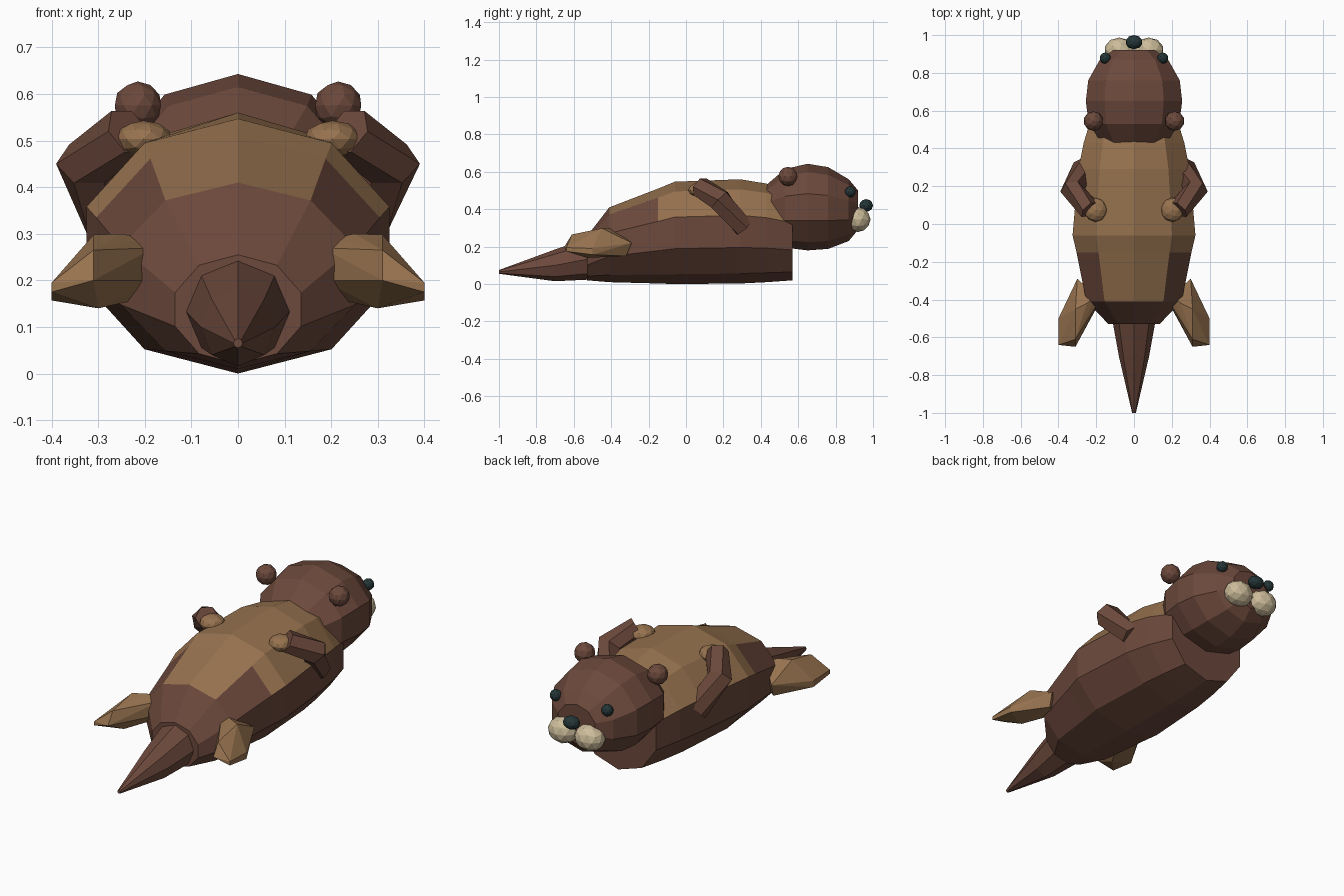
import bpy, bmesh, math
from mathutils import Vector

if "Cube" in bpy.data.objects:
    bpy.data.objects.remove(bpy.data.objects["Cube"])


def material(name, rgb):
    m = bpy.data.materials.new(name)
    m.diffuse_color = (*rgb, 1)
    m.use_nodes = True
    m.node_tree.nodes["Principled BSDF"].inputs["Base Color"].default_value = m.diffuse_color
    return m


BROWN = material("brown fur", (0.150, 0.066, 0.045))
TAN = material("tan fur", (0.310, 0.170, 0.078))
CREAM = material("cream muzzle", (0.600, 0.500, 0.320))
DARK = material("dark teal black", (0.018, 0.036, 0.038))


def finish(name, bm, *mats):
    bmesh.ops.recalc_face_normals(bm, faces=bm.faces)
    mesh = bpy.data.meshes.new(name)
    bm.to_mesh(mesh)
    bm.free()
    for m in mats:
        mesh.materials.append(m)
    obj = bpy.data.objects.new(name, mesh)
    bpy.context.collection.objects.link(obj)
    return obj


def skin(bm, rings):
    """Bridge rings of points with quads and cap both ends."""
    loops = [[bm.verts.new(p) for p in r] for r in rings]
    n = len(loops[0])
    sides = []
    for a, b in zip(loops, loops[1:]):
        sides.append([bm.faces.new((a[i], a[(i + 1) % n], b[(i + 1) % n], b[i])) for i in range(n)])
    bm.faces.new(loops[0])
    bm.faces.new(loops[-1])
    return sides


def lengthwise(rows, n):
    """Elliptic rings along y from (y, half width, low z, high z)."""
    rings = []
    for y, rx, lo, hi in rows:
        c, rz = (lo + hi) / 2, (hi - lo) / 2
        rings.append([(rx * math.sin(2 * math.pi * i / n), y, c + rz * math.cos(2 * math.pi * i / n))
                      for i in range(n)])
    return rings


def ball(name, center, radii, mat, sub=2):
    bm = bmesh.new()
    bmesh.ops.create_icosphere(bm, subdivisions=sub, radius=1)
    for v in bm.verts:
        v.co = Vector(c + r * k for c, r, k in zip(center, radii, v.co))
    return finish(name, bm, mat)


def tube(name, path, radius, mat, n=6):
    """Six-sided limb following a bent path."""
    pts = [Vector(p) for p in path]
    rings = []
    for i, p in enumerate(pts):
        d = (pts[min(i + 1, len(pts) - 1)] - pts[max(i - 1, 0)]).normalized()
        u = d.cross(Vector((0, 0, 1))).normalized()
        w = u.cross(d)
        rings.append([p + radius[i] * (u * math.cos(2 * math.pi * k / n) + w * math.sin(2 * math.pi * k / n))
                      for k in range(n)])
    bm = bmesh.new()
    skin(bm, rings)
    return finish(name, bm, mat)


# Body, with a tan belly on the upper faces
bm = bmesh.new()
sides = skin(bm, lengthwise([
    (-0.53, 0.142, 0.02, 0.255), (-0.41, 0.265, 0.01, 0.41), (-0.15, 0.32, 0.003, 0.51),
    (-0.06, 0.342, 0.0, 0.547), (0.29, 0.31, 0.003, 0.56), (0.43, 0.28, 0.01, 0.537),
    (0.57, 0.235, 0.02, 0.49)], 10))
for ring, faces in enumerate(sides):
    for k, f in enumerate(faces):
        crown = k in (0, 9) and ring >= 1
        flank = k in (1, 8) and ring >= 2
        f.material_index = 1 if crown or flank else 0
finish("body", bm, BROWN, TAN)

# Head
bm = bmesh.new()
skin(bm, lengthwise([
    (0.43, 0.18, 0.25, 0.53), (0.53, 0.252, 0.195, 0.615), (0.65, 0.268, 0.18, 0.643),
    (0.76, 0.255, 0.188, 0.625), (0.87, 0.19, 0.23, 0.56), (0.92, 0.115, 0.29, 0.50)], 10))
finish("head", bm, BROWN)

# Tail
bm = bmesh.new()
skin(bm, lengthwise([
    (-0.49, 0.118, 0.025, 0.255), (-0.70, 0.08, 0.015, 0.185), (-1.0, 0.01, 0.055, 0.075)], 8))
finish("tail", bm, BROWN)

# Nose
ball("nose", (0, 0.963, 0.42), (0.045, 0.037, 0.034), DARK)

# Corners of one webbed hind foot
FOOT = [(.18, -.40, .27), (.18, -.41, .20), (.20, -.38, .29), (.30, -.29, .22), (.29, -.32, .15),
        (.21, -.38, .16), (.25, -.42, .30), (.31, -.45, .298), (.31, -.65, .20), (.31, -.61, .265),
        (.40, -.50, .19), (.40, -.64, .195), (.40, -.64, .175), (.40, -.50, .157), (.30, -.53, .14)]

# Paired parts
for side, s in (("left", -1), ("right", 1)):
    ball(side + "_ear", (s * 0.215, 0.545, 0.575), (0.052,) * 3, BROWN)
    ball(side + "_eye", (s * 0.152, 0.878, 0.493), (0.03,) * 3, DARK)
    ball(side + "_cheek", (s * 0.078, 0.92, 0.345), (0.08, 0.067, 0.067), CREAM)
    tube(side + "_arm", [(s * 0.265, 0.30, 0.30), (s * 0.325, 0.18, 0.45), (s * 0.235, 0.075, 0.52)],
         (0.06, 0.066, 0.057), BROWN)
    ball(side + "_paw", (s * 0.203, 0.075, 0.503), (0.062, 0.064, 0.04), TAN)
    bm = bmesh.new()
    for x, y, z in FOOT:
        bm.verts.new((s * x, y, z))
    hull = bmesh.ops.convex_hull(bm, input=bm.verts)
    loose = [v for v in bm.verts if not v.link_faces]
    bmesh.ops.delete(bm, geom=loose, context='VERTS')
    finish(side + "_foot", bm, TAN)
